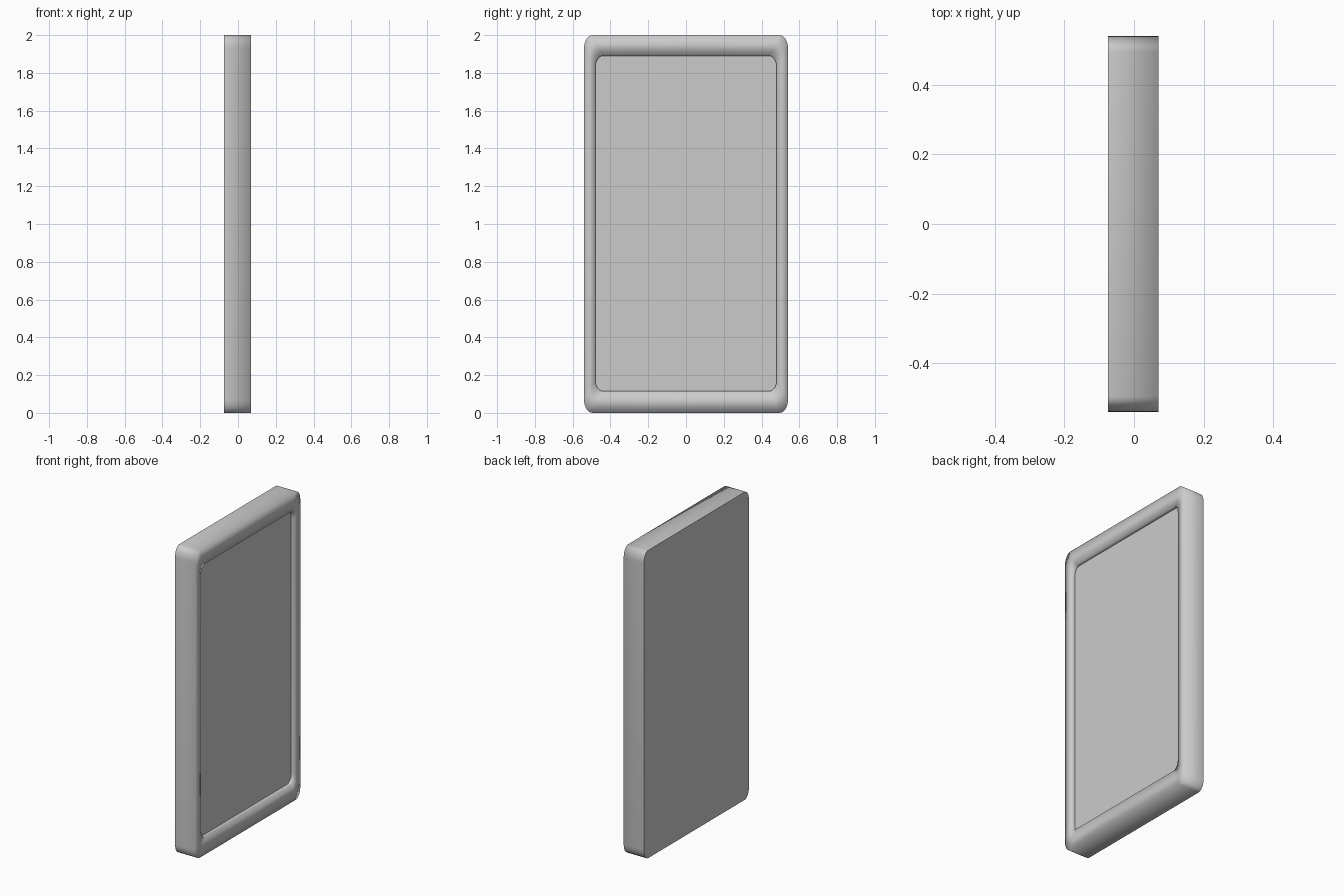
import bpy, bmesh, math

if "Cube" in bpy.data.objects:
    bpy.data.objects.remove(bpy.data.objects["Cube"])

BACK, FRONT, FLOOR = -0.075, 0.07, 0.046
SEG = 6  # segments per rounded corner


def rounded_loop(bm, x, half_w, z0, z1, ry, rz):
    """Ring of vertices: rounded rectangle in the YZ plane at depth x."""
    ring = []
    corners = [(1, z1 - rz), (-1, z1 - rz), (-1, z0 + rz), (1, z0 + rz)]
    for i, (side, cz) in enumerate(corners):
        for k in range(SEG + 1):
            a = math.pi / 2 * (i + k / SEG)
            y = side * (half_w - ry) + ry * math.cos(a)
            ring.append(bm.verts.new((x, y, cz + rz * math.sin(a))))
    return ring


def bridge(bm, a, b):
    n = len(a)
    for i in range(n):
        j = (i + 1) % n
        bm.faces.new((a[i], a[j], b[j], b[i]))


# Panel: outer shell, front rim, recess wall and recess floor
bm = bmesh.new()
outer = (0.54, 0.0, 2.0, 0.045, 0.07)
inner = (0.48, 0.115, 1.89, 0.04, 0.06)
back = rounded_loop(bm, BACK, *outer)
front = rounded_loop(bm, FRONT, *outer)
rim = rounded_loop(bm, FRONT, *inner)
floor = rounded_loop(bm, FLOOR, *inner)
for a, b in ((back, front), (front, rim), (rim, floor)):
    bridge(bm, a, b)
caps = [bm.faces.new(back), bm.faces.new(floor)]
bmesh.ops.recalc_face_normals(bm, faces=bm.faces)

# Soft shading, with crisp edges around the back and the recess floor
for f in bm.faces:
    f.smooth = True
for cap in caps:
    for e in cap.edges:
        e.smooth = False

mesh = bpy.data.meshes.new("framed_panel")
bm.to_mesh(mesh)
bm.free()
panel = bpy.data.objects.new("framed_panel", mesh)
bpy.context.collection.objects.link(panel)
